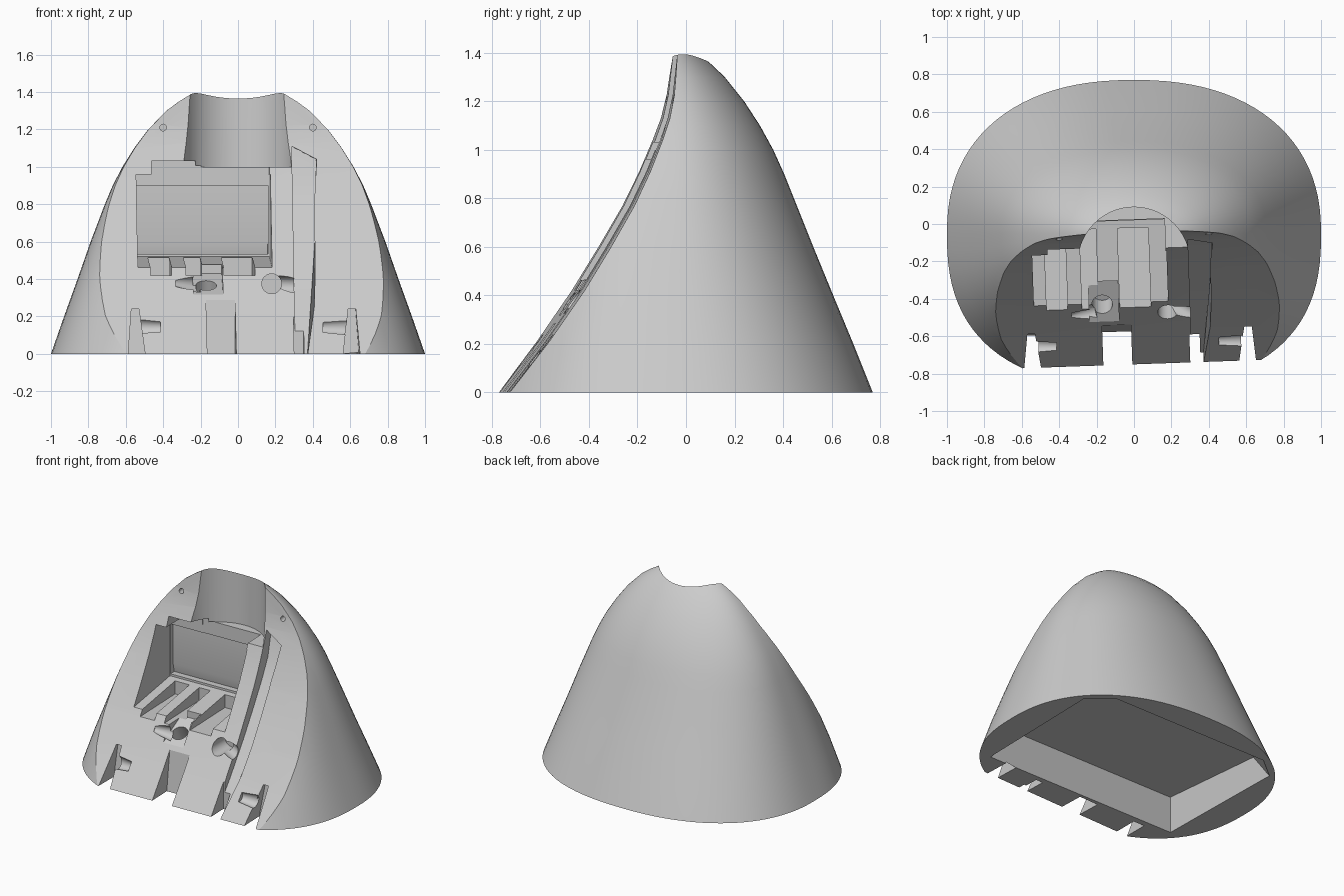
import bpy, bmesh, math
from mathutils import Matrix, Vector

if "Cube" in bpy.data.objects:
    bpy.data.objects.remove(bpy.data.objects["Cube"], do_unlink=True)

TURN = 0.035  # the front is turned slightly about the vertical

grey = bpy.data.materials.new("light_grey")
grey.use_nodes = True
grey.diffuse_color = (0.6, 0.6, 0.6, 1)
grey.node_tree.nodes["Principled BSDF"].inputs["Base Color"].default_value = (0.6, 0.6, 0.6, 1)


def loft(name, rings, turn=0.0):
    """Closed solid through rings of equal point count."""
    bm = bmesh.new()
    loops = [[bm.verts.new(p) for p in ring] for ring in rings]
    n = len(loops[0])
    for a, b in zip(loops, loops[1:]):
        for i in range(n):
            j = (i + 1) % n
            bm.faces.new((a[i], a[j], b[j], b[i]))
    bm.faces.new(loops[0])
    bm.faces.new(loops[-1])
    bm.transform(Matrix.Rotation(turn, 4, "Z"))
    bmesh.ops.recalc_face_normals(bm, faces=bm.faces)
    mesh = bpy.data.meshes.new(name)
    bm.to_mesh(mesh)
    bm.free()
    mesh.materials.append(grey)
    obj = bpy.data.objects.new(name, mesh)
    bpy.context.collection.objects.link(obj)
    return obj


def prism(name, profile, x0, x1):
    """Side profile of (y, z) points swept along x."""
    return loft(name, [[(x, y, z) for y, z in profile] for x in (x0, x1)], TURN)


def block(name, x0, x1, y0, y1, z0, z1):
    return prism(name, [(y0, z0), (y1, z0), (y1, z1), (y0, z1)], x0, x1)


def drill(name, start, end, r0, r1, sides=32):
    """Round, optionally tapered, cutter between two points."""
    a, b = Vector(start), Vector(end)
    rot = (b - a).to_track_quat("Z", "Y")
    angles = [2 * math.pi * i / sides for i in range(sides)]
    return loft(name, [[c + rot @ Vector((r * math.cos(t), r * math.sin(t), 0)) for t in angles]
                       for c, r in ((a, r0), (b, r1))])


def volume(mesh):
    bm = bmesh.new()
    bm.from_mesh(mesh)
    result = bm.calc_volume(signed=True)
    bm.free()
    return result


# Dome: height, half width, back edge
sections = [(0, 1.0, .77), (.2, .93, .69), (.4, .858, .607), (.6, .788, .525),
            (.8, .712, .445), (.9, .67, .405), (1.0, .618, .36), (1.1, .555, .305),
            (1.2, .48, .24), (1.3, .383, .16), (1.35, .315, .108),
            (1.39, .25, .06), (1.44, .14, 0), (1.47, .03, -.03)]
MID = -0.05


def section(z, w, back, sides=96):
    ring = []
    for i in range(sides):
        t = 2 * math.pi * i / sides
        c, s = math.cos(t), math.sin(t)
        # the front half is squarer than the back half
        power = 2 / ((2.28 - .19 * z) if s > 0 else (2.5 + .7 * z - .6 * z * z))
        ring.append((math.copysign(abs(c) ** power, c) * w,
                     MID + math.copysign(abs(s) ** power, s) * (back - MID), z))
    return ring


body = loft("dome_shell", [section(*row) for row in sections])
cutters = []

# Curved sloping front
face = [(-.785, -.05), (-.75, 0), (-.59, .21), (-.445, .42), (-.335, .6), (-.237, .77),
        (-.17, .91), (-.117, 1.04), (-.085, 1.13), (-.064, 1.225), (-.045, 1.39), (-.04, 1.5)]
cutters.append(prism("front_cut", face + [(-1.5, 1.5), (-1.5, -.05)], -1.5, 1.5))

# Upright bore at the top
cutters.append(drill("top_bore", (0, -.21, 1.0), (0, -.21, 1.6), .3, .3, 96))

# Main pocket: floor falling to the front, raised openings, sunken back panel
cutters.append(prism("pocket_cut", [(-.8, .413), (.02, .52), (.02, .96), (-.8, .96)], -.55, .168))
cutters.append(block("pocket_top_left", -.468, -.228, -.83, .017, .8, 1.03))
cutters.append(block("pocket_top_middle", -.29, .164, -.86, .023, .83, 1.006))
cutters.append(prism("back_panel", [(-.1, .535), (.065, .535), (.05, .6), (.05, .9), (-.1, .9)],
                     -.545, .161))

# Grooves in the pocket floor
for x0, x1 in ((-.483, -.37), (-.293, -.205), (-.09, .075)):
    cutters.append(block("groove_cut", x0, x1, -.88, -.02, .42, .55))

# Sloping recess under the pocket and its bores
cutters.append(prism("recess_cut", [(-.7, .31), (-.53, .31), (-.3, .43), (-.3, .57), (-.7, .57)],
                     -.255, -.098))
cutters.append(drill("recess_bore", (-.17, -.47, .44), (-.17, -.36, .24), .055, .055))
cutters.append(drill("recess_side_bore", (-.2, -.47, .37), (-.33, -.5, .385), .05, .025))
cutters.append(drill("cable_bore", (.18, -.56, .375), (.18, -.33, .375), .053, .053))
cutters.append(drill("cable_side_bore", (.47, -.58, .37), (.19, -.415, .37), .046, .046))

# Shallow channel down one side, with a slanted top running into the bore
deep = [(y + .05 + .05 * max(z, 0), z) for y, z in face if z < 1.0]
cutters.append(loft("channel_cut", [
    [(x - (k * .07 * max(0, .4 - z) / .4), y, z)
     for y, z in deep + [(-.03, top), (-.9, top), (-.9, -.05)]]
    for x, k, top in ((.285, 0, 1.11), (.417, 1, 1.04))], TURN))

# Slots at the foot of the front
cutters.append(prism("middle_slot", [(-1, -.06), (-.58, -.06), (-.535, .3), (-1, .3)],
                     -.19, -.035))
cutters.append(block("channel_slot", .275, .33, -1, -.6, -.07, .4))
for side, back in ((-1, -.6), (1, -.575)):
    outer, inner = (.59, .49) if side < 0 else (.63, .53)
    cutters.append(loft("side_slot", [
        [(side * (outer - i), -1, z), (side * (inner + 2 * i), -1, z),
         (side * (inner + 2 * i), back + 1.5 * i, z), (side * (outer - i), back + 1.5 * i, z)]
        for i, z in ((0, -.05), (.02, .24))], TURN * (side > 0)))
    y = -.655 if side < 0 else -.63
    cutters.append(drill("slot_side_bore", (side * (inner + .05), y, .145),
                         (side * (inner - .075), y, .145), .048, .034))

# Screw holes near the top
for side in (-1, 1):
    cutters.append(drill("screw_hole", (side * .4, -.3, 1.21), (side * .4, .02, 1.21), .018, .018, 16))


# Hollow underside
def mirrored(half, z):
    return [(x, y, z) for x, y in half] + [(-x, y, z) for x, y in reversed(half)]


cutters.append(loft("base_hollow", [
    mirrored([(.78, -.555), (.8, .45), (.64, .58)], -.01),
    mirrored([(.7, -.46), (.78, .3), (.6, .48)], .2)]))

# Carve everything from the dome; a cut may only remove material
bpy.context.view_layer.objects.active = body
for cutter in cutters:
    cutter.hide_render = True
    before = body.data.copy()
    for solver in ("EXACT", "MANIFOLD"):
        mod = body.modifiers.new("carve", "BOOLEAN")
        mod.operation = "DIFFERENCE"
        mod.solver = solver
        mod.object = cutter
        bpy.ops.object.modifier_apply(modifier=mod.name)
        if 0 < volume(body.data) < volume(before):
            break
        body.data = before.copy()
    bpy.data.objects.remove(cutter, do_unlink=True)

bpy.ops.object.select_all(action="DESELECT")
body.select_set(True)
bpy.ops.object.shade_smooth_by_angle(angle=math.radians(18))
